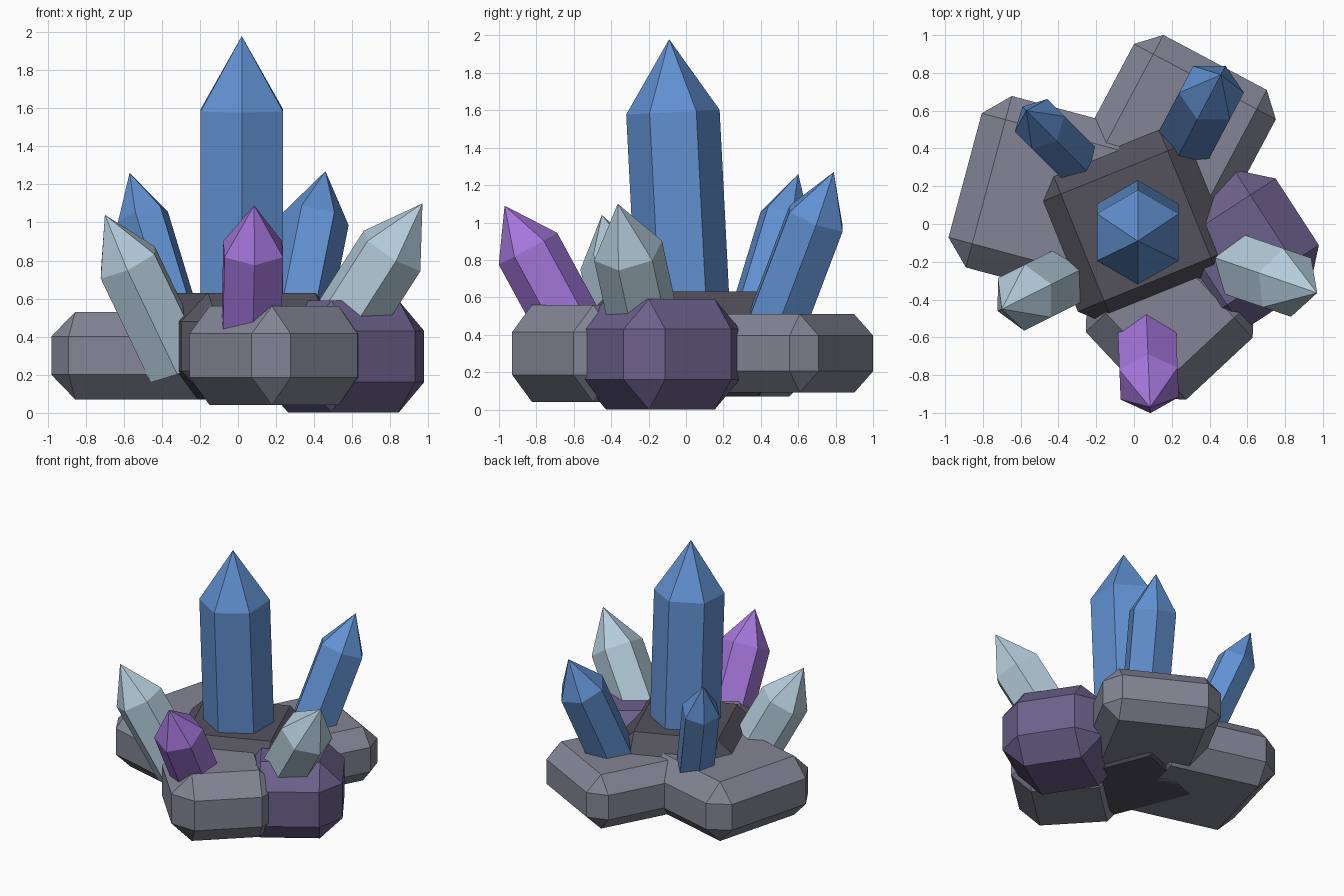
import bpy, bmesh, math
from mathutils import Vector, Matrix

cube = bpy.data.objects.get("Cube")
if cube:
    bpy.data.objects.remove(cube, do_unlink=True)


def material(name, rgb):
    """Flat material from display values, stored as linear."""
    color = [(c / 255) ** 2.2 for c in rgb] + [1.0]
    mat = bpy.data.materials.new(name)
    mat.use_nodes = True
    mat.diffuse_color = color
    mat.node_tree.nodes["Principled BSDF"].inputs["Base Color"].default_value = color
    return mat


grey = material("grey_stone", (130, 131, 147))
dark = material("dark_stone", (84, 82, 92))
violet = material("violet_stone", (107, 97, 138))
blue = material("blue_crystal", (97, 143, 207))
purple = material("purple_crystal", (163, 117, 217))
pale = material("pale_crystal", (178, 202, 217))


def add_object(name, bm, mat):
    mesh = bpy.data.meshes.new(name)
    bmesh.ops.recalc_face_normals(bm, faces=bm.faces)
    bm.to_mesh(mesh)
    bm.free()
    mesh.materials.append(mat)
    obj = bpy.data.objects.new(name, mesh)
    bpy.context.collection.objects.link(obj)
    return obj


def rock(name, mat, x, y, half, bottom, top, turn, chamfer):
    """Square block with every edge chamfered."""
    bm = bmesh.new()
    bmesh.ops.create_cube(bm, size=1)
    bmesh.ops.scale(bm, vec=(2 * half, 2 * half, top - bottom), verts=bm.verts)
    bmesh.ops.bevel(bm, geom=bm.edges[:], offset=chamfer, segments=1,
                    affect='EDGES', profile=0.5)
    obj = add_object(name, bm, mat)
    obj.location = (x, y, (top + bottom) / 2)
    obj.rotation_euler.z = math.radians(turn)


def crystal(name, mat, shoulder, tip, radius, shaft):
    """Six-sided prism with a pointed end, one corner facing its lean."""
    shoulder, tip = Vector(shoulder), Vector(tip)
    axis = (tip - shoulder).normalized()
    bm = bmesh.new()
    bmesh.ops.create_cone(bm, cap_ends=True, segments=6, radius1=radius,
                          radius2=radius, depth=shaft,
                          matrix=Matrix.Translation((0, 0, -shaft / 2)))
    bm.faces.ensure_lookup_table()
    cap = max(bm.faces, key=lambda f: f.calc_center_median().z)
    point = bmesh.ops.poke(bm, faces=[cap])["verts"][0]
    point.co.z = (tip - shoulder).length
    outward = Vector((axis.x, axis.y, 0))
    outward = (outward - axis * outward.dot(axis)).normalized()
    side = outward.cross(axis)
    turn = Matrix((side, outward, axis)).transposed().to_4x4()
    add_object(name, bm, mat).matrix_world = Matrix.Translation(shoulder) @ turn


# Base rocks
rock("center_rock", dark, 0.01, -0.01, 0.455, 0.07, 0.63, 22, 0.15)
rock("left_side_rock", grey, -0.44, 0.136, 0.47, 0.07, 0.53, -15, 0.13)
rock("back_rock", grey, 0.23, 0.48, 0.425, 0.09, 0.51, -28, 0.115)
rock("front_rock", grey, 0.19, -0.484, 0.385, 0.04, 0.56, 43, 0.145)
rock("violet_rock", violet, 0.554, -0.137, 0.37, 0.0, 0.59, 33, 0.16)

# Crystals
crystal("main_crystal", blue, (0.02, -0.07, 1.59), (0.02, -0.09, 1.98), 0.25, 1.2)
crystal("back_right_crystal", blue, (-0.5, 0.53, 1.03), (-0.57, 0.6, 1.26), 0.14, 0.65)
crystal("back_left_crystal", blue, (0.41, 0.695, 1.02), (0.46, 0.79, 1.27), 0.175, 0.65)
crystal("front_crystal", purple, (0.08, -0.845, 0.86), (0.085, -0.97, 1.09), 0.178, 0.55)
crystal("front_right_crystal", pale, (-0.58, -0.39, 0.79), (-0.70, -0.45, 1.04), 0.18, 0.62)
crystal("front_left_crystal", pale, (0.81, -0.31, 0.85), (0.97, -0.365, 1.10), 0.19, 0.55)
